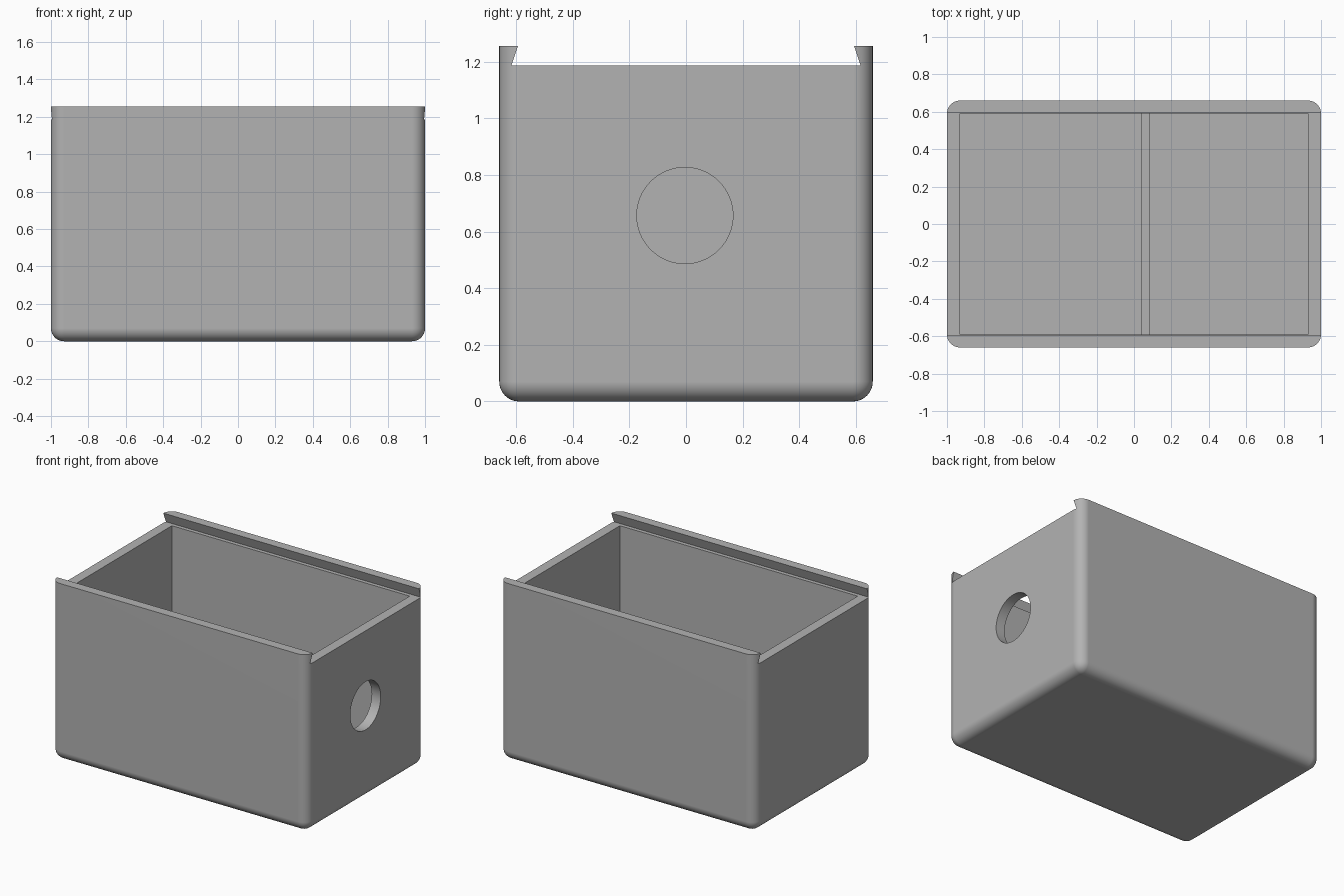
import bpy
import bmesh
from mathutils import Matrix

cube = bpy.data.objects.get("Cube")
if cube:
    bpy.data.objects.remove(cube, do_unlink=True)

LENGTH, WIDTH, HEIGHT = 2.0, 1.32, 1.256
WALL, RADIUS = 0.07, 0.07
RIM = 1.187  # top of the end walls, where the lid slides

grey = bpy.data.materials.new("plain grey")
grey.use_nodes = True
colour = (0.45, 0.45, 0.45, 1)
grey.diffuse_color = colour
grey.node_tree.nodes["Principled BSDF"].inputs["Base Color"].default_value = colour


def finish(name, bm):
    """Turn a bmesh into a named grey object."""
    bmesh.ops.recalc_face_normals(bm, faces=bm.faces)
    mesh = bpy.data.meshes.new(name)
    bm.to_mesh(mesh)
    bm.free()
    mesh.materials.append(grey)
    obj = bpy.data.objects.new(name, mesh)
    bpy.context.collection.objects.link(obj)
    return obj


def block(x0, x1, y0, y1, z0, z1):
    """Axis-aligned box between two corners."""
    bm = bmesh.new()
    centre = ((x0 + x1) / 2, (y0 + y1) / 2, (z0 + z1) / 2)
    size = (x1 - x0, y1 - y0, z1 - z0)
    bmesh.ops.create_cube(bm, size=1, matrix=Matrix.Translation(centre) @ Matrix.Diagonal((*size, 1)))
    return bm


def cut(target, cutter):
    """Subtract the cutter from the target and discard it."""
    cutter.hide_render = True
    mod = target.modifiers.new("cut", "BOOLEAN")
    mod.operation, mod.solver, mod.object = "DIFFERENCE", "EXACT", cutter
    bpy.context.view_layer.objects.active = target
    bpy.ops.object.modifier_apply(modifier=mod.name)
    bpy.data.objects.remove(cutter, do_unlink=True)


# Outer body: upright corners and bottom edges rounded, top edges left sharp
bm = block(-LENGTH / 2, LENGTH / 2, -WIDTH / 2, WIDTH / 2, 0, HEIGHT)
rounded = [e for e in bm.edges if min(v.co.z for v in e.verts) < 0.01]
bmesh.ops.bevel(bm, geom=rounded, offset=RADIUS, segments=10, profile=0.5, affect="EDGES")
box = finish("box_body", bm)

# Hollow interior
inner_x, inner_y = LENGTH / 2 - WALL, WIDTH / 2 - WALL
cut(box, finish("cavity_cutter", block(-inner_x, inner_x, -inner_y, inner_y, WALL, HEIGHT + 0.2)))

# Dovetail lid channel, wider at its floor, open at both ends
bm = bmesh.new()
top = HEIGHT + 0.02
profile = [(-0.617, RIM), (0.617, RIM), (0.587, top), (-0.587, top)]
face = bm.faces.new([bm.verts.new((-1.1, y, z)) for y, z in profile])
side = bmesh.ops.extrude_face_region(bm, geom=[face])["geom"]
bmesh.ops.translate(bm, vec=(2.2, 0, 0), verts=[v for v in side if isinstance(v, bmesh.types.BMVert)])
cut(box, finish("channel_cutter", bm))

# Round hole through the left end wall
bm = bmesh.new()
bmesh.ops.create_cone(
    bm, cap_ends=True, segments=64, radius1=0.17, radius2=0.17, depth=0.4,
    matrix=Matrix.Translation((LENGTH / 2, -0.004, 0.657)) @ Matrix.Rotation(1.5707963, 4, "Y"))
cut(box, finish("hole_cutter", bm))

# Low cross wall inside
divider = finish("divider", block(0.04, 0.085, -inner_y - 0.01, inner_y + 0.01, WALL - 0.01, 0.4))

# Smooth rounded edges with flat walls
bpy.ops.object.select_all(action="DESELECT")
box.select_set(True)
bpy.context.view_layer.objects.active = box
bpy.ops.object.shade_smooth_by_angle(angle=0.5)
weighted = box.modifiers.new("weighted normals", "WEIGHTED_NORMAL")
weighted.keep_sharp = True
